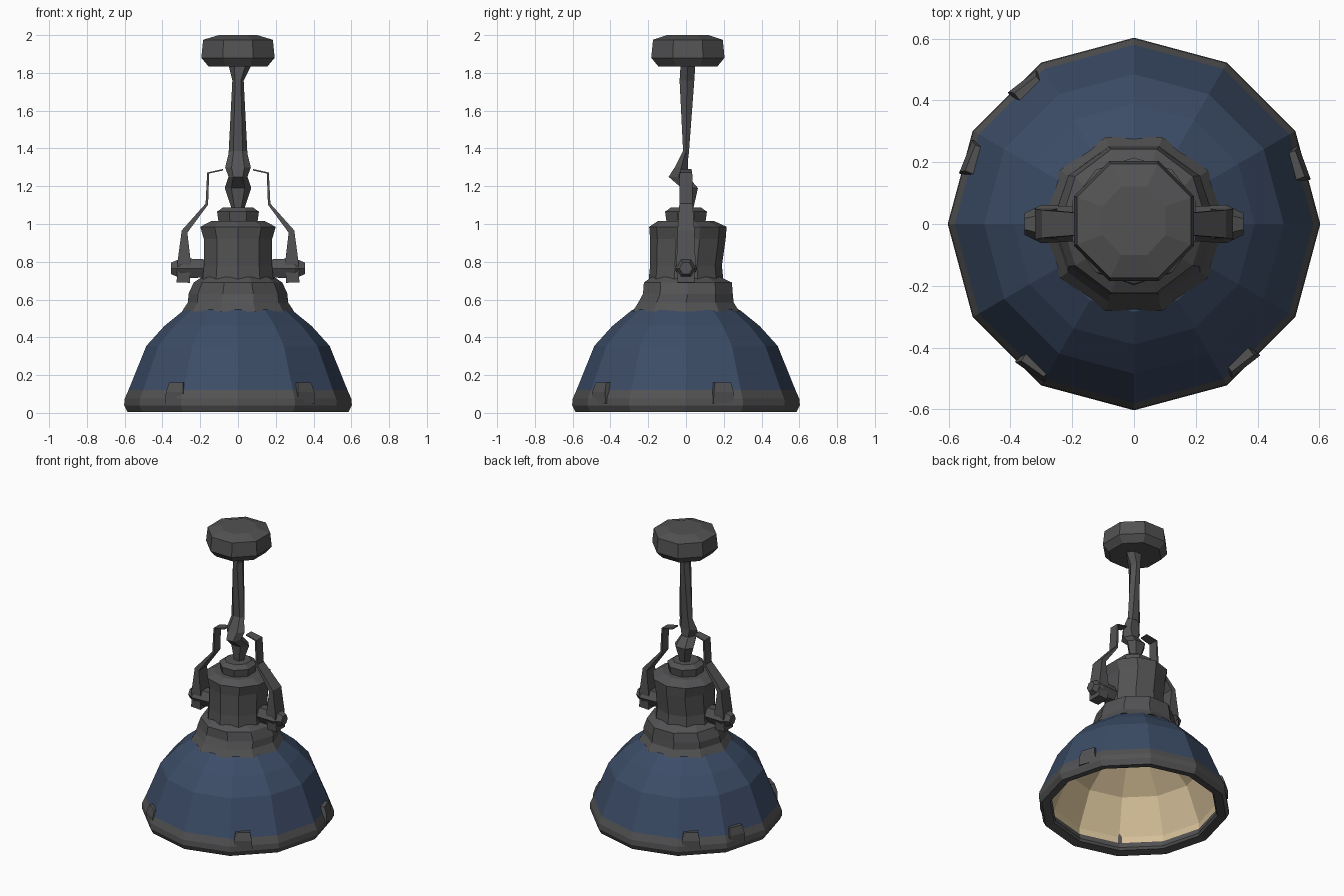
import bpy, bmesh, math
from mathutils import Vector

if "Cube" in bpy.data.objects:
    bpy.data.objects.remove(bpy.data.objects["Cube"])


def material(name, rgb):
    m = bpy.data.materials.new(name)
    m.diffuse_color = (*rgb, 1)
    m.use_nodes = True
    m.node_tree.nodes["Principled BSDF"].inputs["Base Color"].default_value = m.diffuse_color
    return m


GREY = material("dark grey metal", (0.085, 0.085, 0.088))
BLUE = material("navy enamel", (0.045, 0.073, 0.135))
CREAM = material("cream lining", (0.66, 0.52, 0.31))


def loft(name, rings, mats=(GREY,), bands=None, loop=False):
    """Skin a list of point rings; bands gives a material index per band."""
    bm = bmesh.new()
    vs = [[bm.verts.new(p) for p in r] for r in rings]
    n = len(rings[0])
    count = len(vs) if loop else len(vs) - 1
    for i in range(count):
        a, b = vs[i], vs[(i + 1) % len(vs)]
        for j in range(n):
            k = (j + 1) % n
            f = bm.faces.new((a[j], a[k], b[k], b[j]))
            f.material_index = bands[i] if bands else 0
    if not loop:
        bm.faces.new(vs[0][::-1])
        last = bm.faces.new(vs[-1])
        last.material_index = bands[-1] if bands else 0
    bmesh.ops.recalc_face_normals(bm, faces=bm.faces)
    me = bpy.data.meshes.new(name)
    bm.to_mesh(me)
    bm.free()
    for m in mats:
        me.materials.append(m)
    ob = bpy.data.objects.new(name, me)
    bpy.context.collection.objects.link(ob)
    return ob


def ring(n, r, z, ry=None, dx=0, dy=0, turn=0):
    ry = r if ry is None else ry
    return [(dx + r * math.cos(turn + math.tau * i / n),
             dy + ry * math.sin(turn + math.tau * i / n), z) for i in range(n)]


def lathe(name, n, profile, turn=0, **kw):
    return loft(name, [ring(n, *p, turn=turn) for p in profile], **kw)


# Shade: cream inside, navy outside
lathe("shade", 12,
      [(0.08, 0.52), (0.25, 0.49), (0.43, 0.34), (0.53, 0.11), (0.53, 0.05),
       (0.57, 0.05), (0.58, 0.12), (0.485, 0.355), (0.39, 0.46), (0.285, 0.545), (0.2, 0.57)],
      mats=(CREAM, BLUE), bands=[0, 0, 0, 0, 1, 1, 1, 1, 1, 1])

# Rim around the mouth
lathe("shade_rim", 12,
      [(0.52, 0.03), (0.53, 0.015), (0.585, 0.005), (0.603, 0.04), (0.6, 0.075),
       (0.58, 0.12), (0.565, 0.12), (0.525, 0.06)], loop=True)

# Clips that rise from the rim over the shade
for i, deg in enumerate((-125, -52, 20, 128, 158)):
    a = math.radians(deg)
    out, side = Vector((math.cos(a), math.sin(a), 0)), Vector((-math.sin(a), math.cos(a), 0))
    rings = []
    for z, r, w in ((0.05, 0.575, 0.06), (0.11, 0.575, 0.055), (0.16, 0.56, 0.045)):
        rings.append([tuple(out * (r + o) + side * s * w + Vector((0, 0, z)))
                      for o, s in ((-0.05, -1), (0.012, -1), (0.012, 1), (-0.05, 1))])
    loft(f"rim_clip_{i + 1}", rings)

# Collar and stepped socket housing
lathe("collar", 10,
      [(0.296, 0.538), (0.265, 0.585), (0.262, 0.63, 0.25, 0, 0.01),
       (0.235, 0.69, 0.245, 0, 0.01), (0.19, 0.72)])
lathe("socket_housing", 10,
      [(0.2, 0.68), (0.19, 0.78), (0.19, 0.92, 0.2, 0, 0.01),
       (0.21, 0.985, 0.205, 0, 0.01), (0.15, 1.015)], turn=math.radians(18))
lathe("socket_cap", 8, [(0.11, 1.0), (0.12, 1.065), (0.085, 1.088)],
      turn=math.radians(22.5))

# Side yoke: knob, arm and thin strap on each side
# strap points: x, z, half width in y, half thickness
path = [(0.29, 0.69, 0.045, 0.035), (0.285, 0.8, 0.05, 0.035), (0.283, 0.96, 0.045, 0.016),
        (0.165, 1.105, 0.035, 0.007), (0.158, 1.27, 0.033, 0.006), (0.08, 1.287, 0.028, 0.004)]
for side, s in (("left", -1), ("right", 1)):
    rings = []
    for i, (x, z, w, t) in enumerate(path):
        a, b = path[max(i - 1, 0)], path[min(i + 1, len(path) - 1)]
        d = Vector((b[0] - a[0], b[1] - a[1])).normalized()
        nx, nz = d.y * t, -d.x * t
        rings.append([(s * (x + nx * u), w * v, z + nz * u)
                      for u, v in ((1, -1), (1, 1), (-1, 1), (-1, -1))])
    loft(f"yoke_strap_{side}", rings)
    rings = [[(s * x, r * math.cos(math.tau * k / 6), 0.765 + r * math.sin(math.tau * k / 6))
              for k in range(6)]
             for x, r in ((0.17, 0.055), (0.3, 0.062), (0.355, 0.035))]
    loft(f"yoke_knob_{side}", rings)

# Hanging hook, rod and ceiling canopy
lathe("hook", 6,
      [(0.03, 1.07, 0.03, 0, 0.01), (0.07, 1.19, 0.05, 0, 0.02), (0.05, 1.25, 0.06, 0, -0.04),
       (0.068, 1.3, 0.04, 0, -0.025), (0.045, 1.39, 0.016)])
lathe("rod", 6,
      [(0.05, 1.37, 0.017), (0.03, 1.76, 0.045, 0, 0.005),
       (0.06, 1.84, 0.045, 0.01, 0.01)])
lathe("ceiling_canopy", 8,
      [(0.17, 1.835, 0.17, 0, 0.01), (0.21, 1.88, 0.21, 0, 0.01),
       (0.2, 1.975, 0.2, 0, 0.01), (0.11, 2.0, 0.12, 0, 0.01)], turn=math.radians(22.5))
